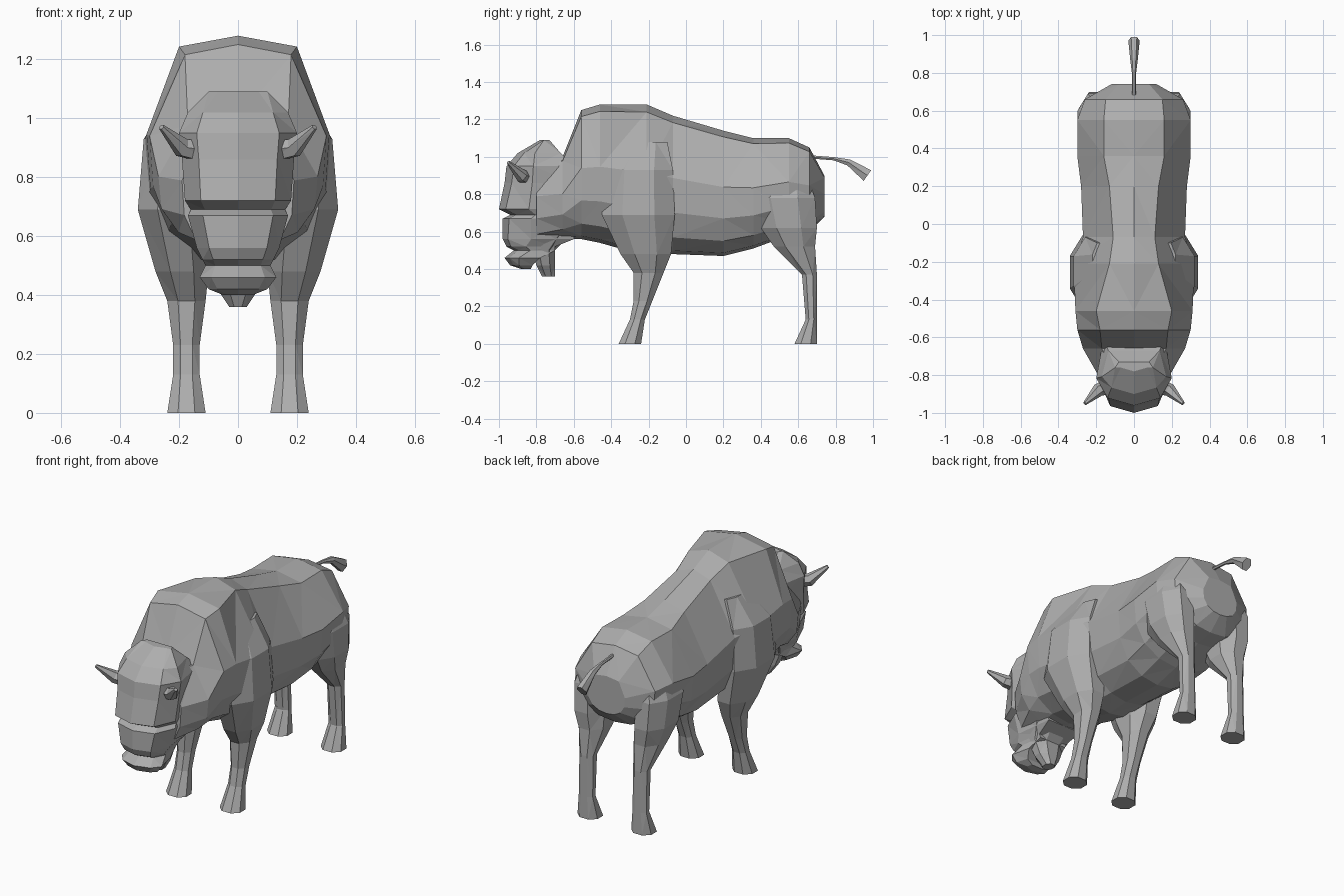
import bpy, bmesh, math
from mathutils import Vector

if "Cube" in bpy.data.objects:
    bpy.data.objects.remove(bpy.data.objects["Cube"], do_unlink=True)

hide = bpy.data.materials.new("plain grey")
hide.use_nodes = True
shade = 0.42
hide.diffuse_color = (shade, shade, shade, 1)
hide.node_tree.nodes["Principled BSDF"].inputs["Base Color"].default_value = hide.diffuse_color


def loft(name, rings):
    """Skin a list of equal-length rings and close both ends."""
    bm = bmesh.new()
    rows = [[bm.verts.new(point) for point in ring] for ring in rings]
    count = len(rows[0])
    for lower, upper in zip(rows, rows[1:]):
        for i in range(count):
            j = (i + 1) % count
            bm.faces.new((lower[i], lower[j], upper[j], upper[i]))
    bm.faces.new(rows[0])
    bm.faces.new(rows[-1])
    quads = [face for face in bm.faces if len(face.verts) == 4]
    bmesh.ops.triangulate(bm, faces=quads)
    bmesh.ops.recalc_face_normals(bm, faces=bm.faces)
    mesh = bpy.data.meshes.new(name)
    bm.to_mesh(mesh)
    bm.free()
    mesh.materials.append(hide)
    bpy.context.collection.objects.link(bpy.data.objects.new(name, mesh))


def pair(name, rings):
    """Build a part on the left and its mirror image on the right."""
    for side, sign in (("left", 1), ("right", -1)):
        mirrored = [[(sign * x, y, z) for x, y, z in ring] for ring in rings]
        loft(side + "_" + name, mirrored)


def whole(half):
    """Complete a half outline whose first and last points lie on the centre plane."""
    return half + [(-x, y, z) for x, y, z in half[-2:0:-1]]


def trunk_ring(y, top, ridge, width, belly):
    """Upright section: narrow ridge, broad side, tucked flank, flat belly."""
    height = top - belly
    return whole([
        (0, y, top),
        (ridge, y, top - height / 20),
        (width, y, belly + height * 0.55),
        (width * 0.96, y, belly + height * 0.3),
        (width * 0.75, y, belly + height * 0.12),
        (width * 0.4, y, belly + height / 40),
        (0, y, belly),
    ])


def head_ring(z, front, width, back):
    """Level section: flat face, wide cheeks, narrower nape."""
    cheek = front + (back - front) * 0.4
    return whole([
        (0, front, z),
        (width * 0.7, front + width / 5, z),
        (width, cheek, z),
        (width * 0.8, back, z),
        (0, back, z),
    ])


def limb_ring(z, front, back, outer, inner):
    """Level eight-sided section with cut corners."""
    side_cut, end_cut = (outer - inner) * 0.28, (back - front) * 0.28
    return [
        (inner + side_cut, front, z), (outer - side_cut, front, z),
        (outer, front + end_cut, z), (outer, back - end_cut, z),
        (outer - side_cut, back, z), (inner + side_cut, back, z),
        (inner, back - end_cut, z), (inner, front + end_cut, z),
    ]


def leg_ring(z, front, back, outer):
    """Limb section standing around the leg's own centre line."""
    return limb_ring(z, front, back, outer, max(0.1, 0.35 - outer))


def tube(path, widths, heights, sides=6):
    """Rings square to a path, each an ellipse of the given half sizes."""
    points = [Vector(point) for point in path]
    rings = []
    for i, (point, width, height) in enumerate(zip(points, widths, heights)):
        along = points[min(i + 1, len(points) - 1)] - points[max(i - 1, 0)]
        across = along.cross(Vector((0, 0, 1))).normalized()
        up = across.cross(along).normalized()
        angles = [math.tau * k / sides for k in range(sides)]
        rings.append([point + across * math.cos(angle) * width + up * math.sin(angle) * height
                      for angle in angles])
    return rings


# Trunk, from neck over the hump to the rump
loft("body", [trunk_ring(*station) for station in (
    (-0.8, 1, 0.1, 0.19, 0.53),
    (-0.66, 1, 0.17, 0.27, 0.56),
    (-0.56, 1.25, 0.18, 0.3, 0.56),
    (-0.46, 1.28, 0.2, 0.31, 0.54),
    (-0.21, 1.28, 0.13, 0.32, 0.47),
    (-0.07, 1.22, 0.11, 0.27, 0.48),
    (0.2, 1.14, 0.13, 0.28, 0.47),
    (0.36, 1.1, 0.16, 0.3, 0.51),
    (0.55, 1.1, 0.16, 0.3, 0.58),
    (0.66, 1.05, 0.15, 0.26, 0.6),
    (0.74, 0.9, 0.08, 0.12, 0.68),
)])

# Head, from the woolly crown past brow, muzzle and mouth to the chin
loft("head", [head_ring(*level) for level in (
    (1.09, -0.78, 0.1, -0.73),
    (1.02, -0.9, 0.17, -0.67),
    (0.95, -0.96, 0.2, -0.6),
    (0.86, -0.97, 0.19, -0.6),
    (0.72, -1, 0.18, -0.6),
    (0.69, -0.94, 0.16, -0.6),
    (0.67, -0.98, 0.17, -0.6),
    (0.56, -0.98, 0.14, -0.6),
    (0.52, -0.96, 0.12, -0.7),
    (0.5, -0.92, 0.11, -0.7),
    (0.46, -0.97, 0.13, -0.78),
    (0.42, -0.94, 0.1, -0.82),
    (0.4, -0.88, 0.05, -0.83),
)])

# Beard
loft("beard", [limb_ring(z, front, back, width, -width) for z, front, back, width in (
    (0.6, -0.84, -0.6, 0.14),
    (0.5, -0.82, -0.7, 0.1),
    (0.42, -0.8, -0.7, 0.07),
    (0.36, -0.77, -0.7, 0.03),
)])

# Horns
horn_sizes = (0.045, 0.035, 0.01)
horn_path = ((0.11, -0.85, 0.89), (0.19, -0.88, 0.9), (0.26, -0.95, 0.97))
pair("horn", tube(horn_path, horn_sizes, horn_sizes))

# Front legs, from hoof to shoulder
pair("front_leg", [leg_ring(*level) for level in (
    (0, -0.36, -0.24, 0.24),
    (0.13, -0.3, -0.22, 0.22),
    (0.23, -0.28, -0.18, 0.22),
    (0.38, -0.28, -0.12, 0.24),
    (0.48, -0.35, -0.08, 0.28),
    (0.69, -0.45, -0.06, 0.34),
    (0.93, -0.43, -0.07, 0.32),
    (1.08, -0.32, -0.1, 0.22),
)])

# Hind legs, from hoof to thigh
pair("hind_leg", [leg_ring(*level) for level in (
    (0, 0.58, 0.7, 0.24),
    (0.13, 0.64, 0.7, 0.22),
    (0.37, 0.62, 0.7, 0.22),
    (0.52, 0.47, 0.69, 0.26),
    (0.62, 0.4, 0.7, 0.29),
    (0.78, 0.36, 0.69, 0.3),
    (0.95, 0.42, 0.63, 0.23),
)])

# Tail with a flared tuft
tail_path = ((0, 0.66, 1), (0, 0.79, 0.99), (0, 0.87, 0.97), (0, 0.97, 0.9))
loft("tail", tube(tail_path, (0.01, 0.01, 0.02, 0.03), (0.01, 0.01, 0.02, 0.04)))
